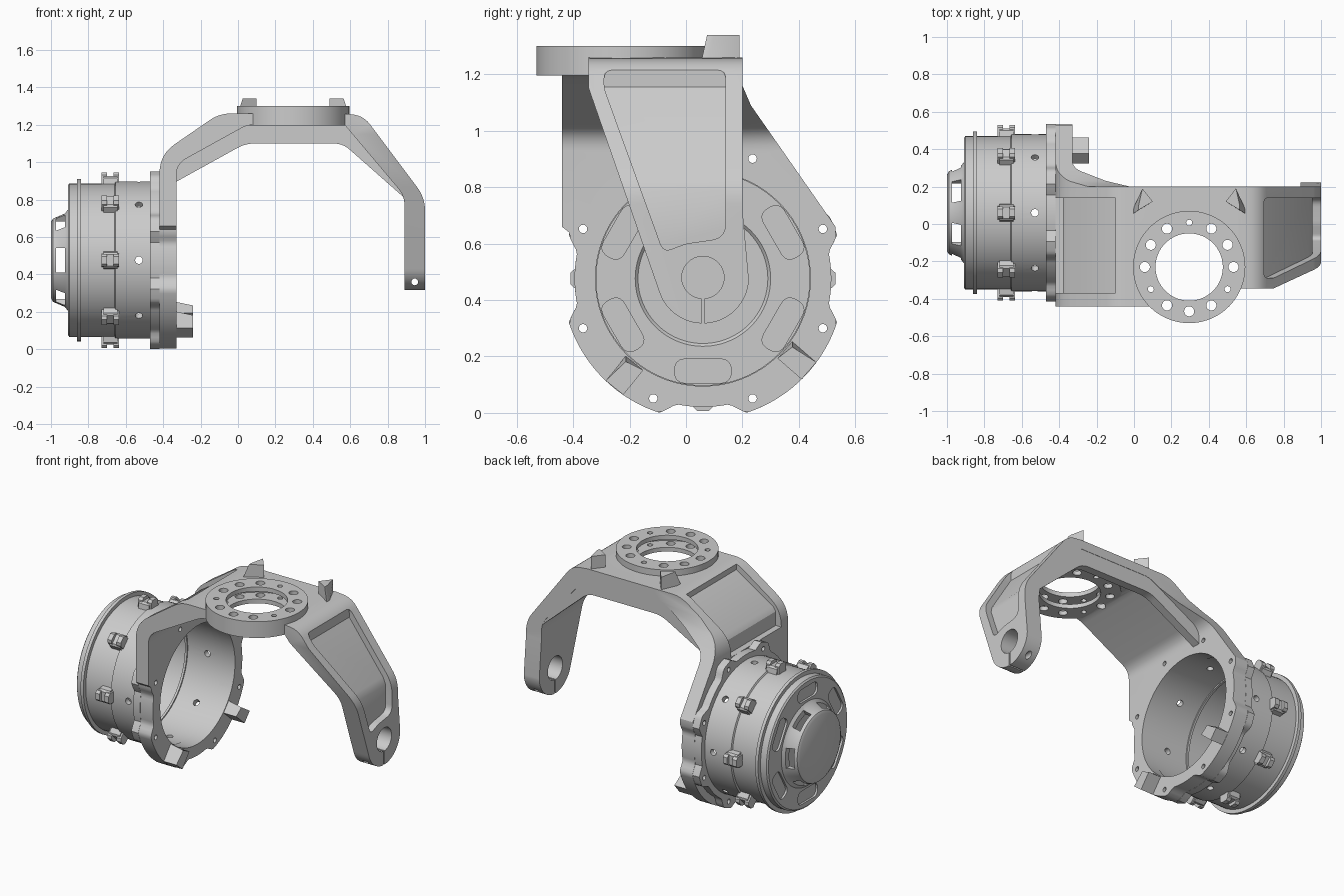
import bpy, bmesh
from math import sin, cos, radians, pi
from mathutils import Matrix

if "Cube" in bpy.data.objects:
    bpy.data.objects.remove(bpy.data.objects["Cube"])

CY, CZ = 0.06, 0.476      # motor axis, parallel to x
RX, RY = 0.295, -0.23     # mounting ring axis, parallel to z


def finish(name, bm):
    bmesh.ops.remove_doubles(bm, verts=bm.verts, dist=1e-5)
    bmesh.ops.recalc_face_normals(bm, faces=bm.faces)
    me = bpy.data.meshes.new(name)
    bm.to_mesh(me)
    bm.free()
    ob = bpy.data.objects.new(name, me)
    bpy.context.collection.objects.link(ob)
    return ob


def add_prism(bm, pts, axis, a, b):
    put = {'x': lambda p, t: (t, p[0], p[1]), 'y': lambda p, t: (p[0], t, p[1]),
           'z': lambda p, t: (p[0], p[1], t)}[axis]
    lo = [bm.verts.new(put(p, a)) for p in pts]
    hi = [bm.verts.new(put(p, b)) for p in pts]
    bm.faces.new(lo)
    bm.faces.new(hi)
    n = len(pts)
    for i in range(n):
        j = (i + 1) % n
        bm.faces.new((lo[i], lo[j], hi[j], hi[i]))


def prisms(name, *specs):
    bm = bmesh.new()
    for s in specs:
        add_prism(bm, *s)
    return finish(name, bm)


def boolean(ob, tool, op='DIFFERENCE'):
    m = ob.modifiers.new('b', 'BOOLEAN')
    m.operation, m.solver, m.object = op, 'EXACT', tool
    dg = bpy.context.evaluated_depsgraph_get()
    ob_mesh = bpy.data.meshes.new_from_object(ob.evaluated_get(dg))
    ob.modifiers.clear()
    ob.data = ob_mesh
    bpy.data.objects.remove(tool)


def arc(cx, cy, r, a0=0, a1=360, n=32):
    full = a1 - a0 == 360
    return [(cx + r * cos(radians(a0 + (a1 - a0) * i / (n if full else n - 1))),
             cy + r * sin(radians(a0 + (a1 - a0) * i / (n if full else n - 1)))) for i in range(n)]


def rect(a, b, c, d):
    return [(a, c), (b, c), (b, d), (a, d)]


def polar(pts, ang):
    """(radial, tangential) points turned to an angle round the motor axis"""
    c, s = cos(radians(ang)), sin(radians(ang))
    return [(CY + r * c - t * s, CZ + r * s + t * c) for r, t in pts]


def fillet(pts, rads, n=6):
    """round each corner by a cut length"""
    out = []
    for i, p in enumerate(pts):
        d = rads[i] if isinstance(rads, (list, tuple)) else rads
        if not d:
            out.append(p)
            continue
        ends = []
        for q in (pts[i - 1], pts[(i + 1) % len(pts)]):
            L = ((q[0] - p[0]) ** 2 + (q[1] - p[1]) ** 2) ** 0.5
            ends.append((p[0] + (q[0] - p[0]) * d / L, p[1] + (q[1] - p[1]) * d / L))
        for k in range(n + 1):
            t = k / n
            out.append(tuple((1 - t) ** 2 * ends[0][j] + 2 * t * (1 - t) * p[j] + t * t * ends[1][j]
                             for j in (0, 1)))
    return out


def scallop(a, all_round):
    """flange radius: full at bolt ears, dipped between them"""
    k = round(a / 45)
    if abs(a - 45 * k) > 18 or (not all_round and k % 8 not in (0, 4, 6)):
        return 0.5
    return 0.455 + 0.045 * max(0, (abs(a - 45 * k) - 12) / 6)


def ring_pts(a0, a1, step, all_round):
    n = int((a1 - a0) / step)
    return [polar([(scallop(a0 + i * step, all_round), 0)], a0 + i * step)[0] for i in range(n)]


bolt_holes = [polar([(0.46, 0)], 22.5 + 45 * k)[0] for k in range(8)]

# left arm: bent strip trimmed to the motor plate outline
left = fillet([(-.42, -.05), (-.42, 1.04), (-.1, 1.26), (.1, 1.26), (.1, 1.2), (.05, 1.2), (-.33, .99), (-.33, -.05)],
              [0, .1, .06, 0, 0, .04, .06, 0])
yoke = prisms('yoke', (left, 'y', -.6, .7))
outline = [(.2, 1.4), (-.44, 1.4), (-.44, .66)] + ring_pts(161, 380, 2, False) + [(.53, .66), (.23, 1.09), (.2, 1.16)]
boolean(yoke, prisms('mask', (outline, 'x', -.6, .3)), 'INTERSECT')
pocket = prisms('pocket', ([(-.38, .93), (-.38, 1.02), (-.36, 1.05), (-.1, 1.215), (-.1, 1.4), (-.6, 1.4), (-.6, .93)],
                           'y', -.37, .14))
boolean(yoke, pocket)

# right arm: bent strip trimmed to a tapered lug
right = fillet([(.56, 1.26), (.67, 1.25), (1.0, .81), (1.0, .2), (.89, .2), (.89, .82), (.57, 1.2), (.56, 1.2)],
               [0, .06, .07, 0, 0, .05, 0, 0])
arm = prisms('right_arm', (right, 'y', -.6, .6))
lug = [(.2, 1.4), (-.345, 1.4), (-.345, 1.15)] + arc(CY, CZ + .004, .163, 197, 357, 28) + [(.2, .72)]
boolean(arm, prisms('mask', (lug, 'x', .4, 1.2)), 'INTERSECT')
pocket = prisms('pocket', ([(.695, 1.155), (.935, .835), (.955, .79), (.955, .3), (1.1, .3), (1.1, 1.3), (.695, 1.3)],
                           'y', -.5, .4))
shape = fillet([(.14, 1.215), (-.29, 1.215), (-.29, 1.15), (-.08, .57), (.0, .6), (.14, .62)],
               [.03, .03, .02, .03, .02, .05])
boolean(pocket, prisms('mask', (shape, 'x', .5, 1.2)), 'INTERSECT')
boolean(arm, pocket)
# shaft bore, clamp slit and clamp screw hole
boolean(arm, prisms('bore', (arc(CY, CZ + .004, .075), 'x', .8, 1.1)))
boolean(arm, prisms('slit', (rect(CY - .005, CY + .005, .2, .42), 'x', .8, 1.1)))
boolean(arm, prisms('screw', (arc(.945, .36, .018, n=16), 'y', -.4, .4)))
boolean(yoke, arm, 'UNION')

# bridge, mounting ring (hollow channel inside) and rear stiffening rib
boolean(yoke, prisms('bridge', (rect(.1, .56, -.34, .2), 'z', 1.2, 1.26)), 'UNION')
boolean(yoke, prisms('ring', (arc(RX, RY, .3, n=72), 'z', 1.195, 1.3)), 'UNION')
rib = fillet([(-.34, .89), (.04, 1.1), (.56, 1.1), (.9, .8), (.92, .85), (.59, 1.22), (.04, 1.22), (-.34, 1.01)],
             [0, .05, .05, 0, 0, 0, 0, 0])
boolean(yoke, prisms('rib', (rib, 'y', .145, .198)), 'UNION')
boolean(yoke, prisms('ring_bore', (arc(RX, RY, .18, n=64), 'z', 1.0, 1.4)))
boolean(yoke, prisms('ring_channel', (arc(RX, RY, .275, n=64), 'z', 1.222, 1.272)))
cuts = []
for k in range(12):
    a = radians(30 * k)
    r = .016 if k in (3, 7, 11) else .027
    cuts.append((arc(RX + .237 * cos(a), RY + .237 * sin(a), r, n=20), 'z', 1.15, 1.4))
boolean(yoke, prisms('ring_holes', *cuts))

# motor opening and bolt holes in the left plate
cuts = [(arc(CY, CZ, .381, n=72), 'x', -.5, -.2)]
cuts += [(arc(y, z, .015, n=16), 'x', -.5, -.2) for y, z in bolt_holes]
boolean(yoke, prisms('plate_holes', *cuts))

# stop blocks on the plate, stop wedges on the bridge
for ang in (-41, 231):
    bm = bmesh.new()
    add_prism(bm, polar(rect(.385, .498, -.04, .04), ang), 'x', -.335, -.24)
    for v in bm.verts:
        if v.co.x > -.3 and v.co.z > .2:
            v.co.z -= .02
    finish('stop_block', bm)
for s in (-1, 1):
    bm = bmesh.new()
    add_prism(bm, [(RX + s * x, y) for x, y in ((.3, .055), (.3, .08), (.25, .19), (.195, .12))], 'z', 1.25, 1.34)
    for v in bm.verts:
        if v.co.z > 1.3 and v.co.y < .1:
            v.co.y += .02
            v.co.x -= s * .03
    finish('stop_wedge', bm)

# bolted flange between plate and housing
flange = prisms('flange', (ring_pts(0, 360, 2, True), 'x', -.47, -.421))
cuts = [(arc(CY, CZ, .384, n=72), 'x', -.6, -.3)]
cuts += [(arc(y, z, .015, n=16), 'x', -.6, -.3) for y, z in bolt_holes]
boolean(flange, prisms('flange_holes', *cuts))

# motor housing: lathed shell with end wall and raised cap
prof = [(-.999, 0), (-.999, .205), (-.99, .222), (-.925, .25), (-.91, .27), (-.91, .4), (-.902, .41), (-.86, .41),
        (-.86, .435), (-.84, .435), (-.84, .41), (-.66, .41), (-.655, .42), (-.46, .42),
        (-.46, .386), (-.67, .386), (-.67, .378), (-.685, .378), (-.685, .386), (-.88, .386), (-.88, .24),
        (-.89, .23), (-.89, 0)]
bm = bmesh.new()
N = 96
rows = [[bm.verts.new((x, CY + r * cos(2 * pi * i / N), CZ + r * sin(2 * pi * i / N))) for i in range(N)]
        for x, r in prof]
for p, q in zip(rows, rows[1:]):
    for i in range(N):
        j = (i + 1) % N
        bm.faces.new((p[i], p[j], q[j], q[i]))
housing = finish('motor_housing', bm)

# cap cavity, blind vent slots, cap windows and radial screw holes
boolean(housing, prisms('cavity', (arc(CY, CZ, .212, n=64), 'x', -.982, -.905)))
cuts = []
slot = fillet(rect(.285, .37, -.1, .1), .04)
for k in range(6):
    cuts.append((polar(slot, 30 + 60 * k), 'x', -1.0, -.897))
    cuts.append((polar(slot, 30 + 60 * k), 'x', -.892, -.8))
    cuts.append((polar(rect(.15, .275, -.065, .065), 60 * k), 'x', -.972, -.925))
boolean(housing, prisms('vents', *cuts))
bm = bmesh.new()
for k in range(8):
    m = (Matrix.Translation((-.53, CY, CZ)) @ Matrix.Rotation(radians(45 * k), 4, 'X')
         @ Matrix.Translation((0, 0, .4)))
    bmesh.ops.create_cone(bm, cap_ends=True, segments=16, radius1=.02, radius2=.02, depth=.15, matrix=m)
boolean(housing, finish('screw_holes', bm))

# clips round the housing
specs = []
for k in range(8):
    foot = [(.4, -.048), (.44, -.042), (.45, -.03), (.45, .03), (.44, .042), (.4, .048)]
    cheek = [(.4, -.036), (.455, -.034), (.47, -.02), (.47, .02), (.455, .034), (.4, .036)]
    specs.append((polar(foot, 45 * k), 'x', -.72, -.645))
    specs += [(polar(cheek, 45 * k), 'x', -.73, -.7), (polar(cheek, 45 * k), 'x', -.665, -.635)]
prisms('housing_clips', *specs)

# smooth round surfaces, keep edges crisp
bpy.ops.object.select_all(action='SELECT')
bpy.context.view_layer.objects.active = yoke
bpy.ops.object.shade_smooth_by_angle(angle=radians(30))
